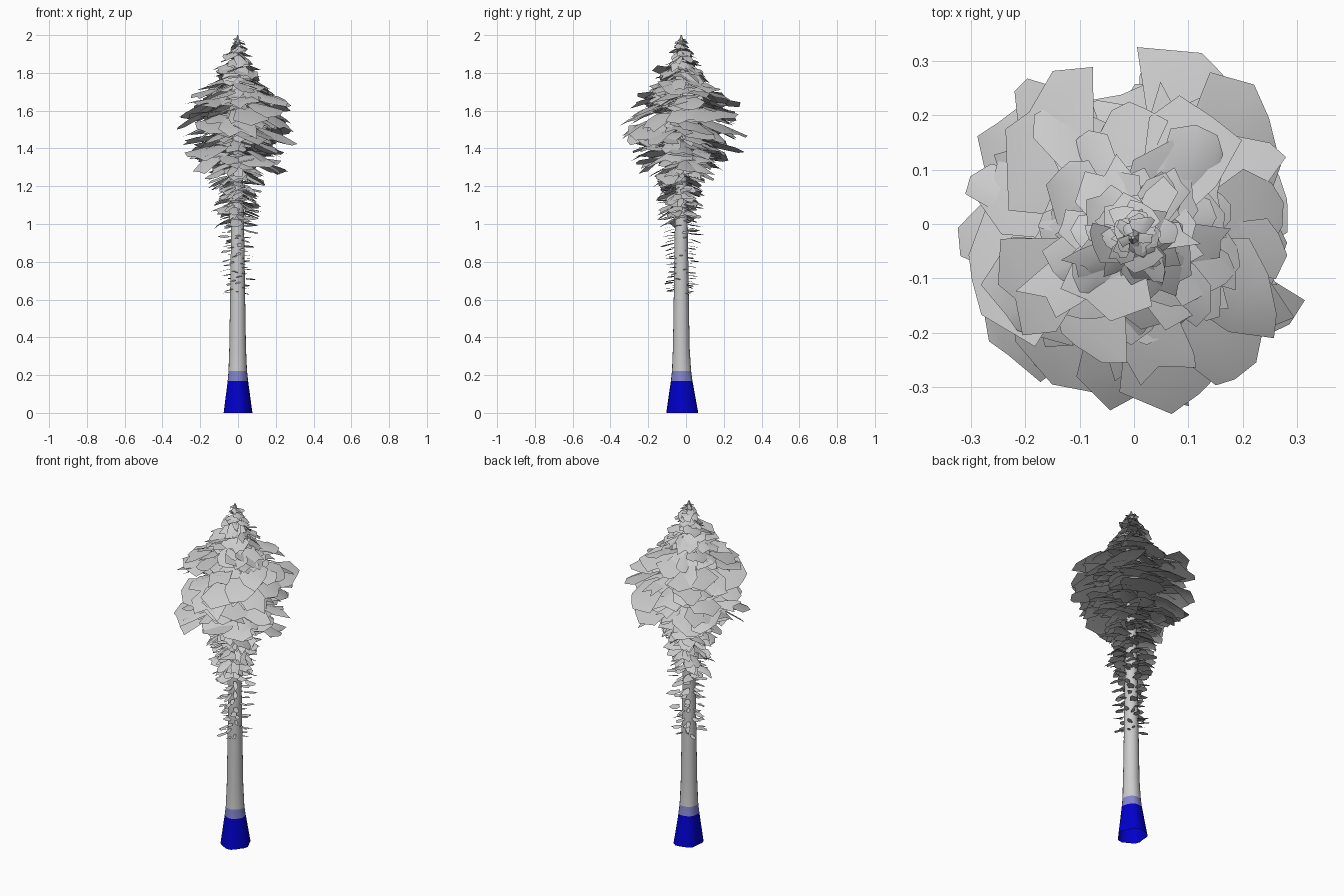
import bpy, bmesh, random
from math import sin, cos, pi, radians
from mathutils import Vector

random.seed(5)
if "Cube" in bpy.data.objects:
    bpy.data.objects.remove(bpy.data.objects["Cube"])


def material(name, color):
    m = bpy.data.materials.new(name)
    m.use_nodes = True
    m.diffuse_color = color
    m.node_tree.nodes["Principled BSDF"].inputs["Base Color"].default_value = color
    return m


grey = material("pale grey", (0.6, 0.6, 0.6, 1))
band = material("lavender band", (0.23, 0.23, 0.6, 1))
blue = material("deep blue", (0, 0, 0.6, 1))


def finish(bm, name, mats):
    mesh = bpy.data.meshes.new(name)
    bm.to_mesh(mesh)
    bm.free()
    for m in mats:
        mesh.materials.append(m)
    obj = bpy.data.objects.new(name, mesh)
    bpy.context.collection.objects.link(obj)
    for o in bpy.context.selected_objects:
        o.select_set(False)
    obj.select_set(True)
    bpy.context.view_layer.objects.active = obj
    bpy.ops.object.shade_smooth_by_angle(angle=radians(60))


def lookup(profile, z):
    for (z0, a), (z1, b) in zip(profile, profile[1:]):
        if z <= z1:
            return a + (b - a) * (z - z0) / (z1 - z0)
    return profile[-1][1]


# Trunk: flared, lobed foot tapering to the tip
AXIS = Vector((-0.002, -0.025, 0))
TRUNK = [(0, 0.074), (0.17, 0.054), (0.222, 0.049), (0.35, 0.044), (0.6, 0.04),
         (1.0, 0.034), (1.3, 0.028), (1.7, 0.016), (1.97, 0.003)]
SIDES = 20
bm = bmesh.new()
rings = []
for z, r in TRUNK:
    flare = max(0, 1 - z / 0.3)
    ring = []
    for i in range(SIDES):
        a = 2 * pi * i / SIDES
        rr = r * (1 + flare * (0.07 * cos(5 * a + 0.6) + 0.13 * sin(a) ** 2))
        ring.append(bm.verts.new(AXIS + Vector((rr * cos(a), rr * sin(a) + flare * 0.007, z))))
    rings.append(ring)
for k, (lo, hi) in enumerate(zip(rings, rings[1:])):
    for i in range(SIDES):
        j = (i + 1) % SIDES
        f = bm.faces.new((lo[i], lo[j], hi[j], hi[i]))
        f.material_index = 2 if k == 0 else 1 if k == 1 else 0
finish(bm, "trunk", [grey, band, blue])


# Foliage spray: a bent, ragged card, rolled and yawed off its branch
def spray(bm, z, angle, inner, outer, width, droop, roll):
    out = Vector((cos(angle), sin(angle), 0))
    yaw = angle + pi / 2 + random.uniform(-0.4, 0.4)
    side = Vector((cos(yaw), sin(yaw), 0))
    length = outer - inner
    twist = random.uniform(-roll, roll)
    ridge = random.uniform(0.0, 0.3)
    rows = []
    for t, w in ((0, 0.6), (0.55, 1.0), (1, 0.6)):
        row = []
        for s in (-1, 0, 1):
            u = t + random.uniform(-0.13, 0.13) - (0.09 if t == 1 else 0)
            across = s * w * width * random.uniform(0.3, 0.65)
            p = AXIS + out * (inner + length * u) + side * across
            p.z = z - length * droop * u * (0.5 + 0.5 * u) - abs(across) * ridge + across * twist
            row.append(bm.verts.new(p))
        rows.append(row)
    for lo, hi in zip(rows, rows[1:]):
        for i in range(2):
            bm.faces.new((lo[i], hi[i], hi[i + 1], lo[i + 1]))


def foliage(name, count, low, high, reach, start, wide, droop, roll):
    bm = bmesh.new()
    for i in range(count):
        z = low + (high - low) * (i + random.random()) / count
        angle = i * 2.4 + random.uniform(-0.7, 0.7)
        r = lookup(reach, z) * random.uniform(0.65, 1.03) * (1 - 0.06 * cos(4 * angle))
        spray(bm, z, angle, r * start * random.uniform(0.7, 1.2), r,
              r * wide * random.uniform(0.6, 1.25), droop * random.uniform(0.2, 1.6), roll)
    finish(bm, name, [grey])


CROWN = [(1.27, 0.2), (1.33, 0.28), (1.45, 0.31), (1.6, 0.34), (1.68, 0.3), (1.76, 0.21),
         (1.83, 0.14), (1.9, 0.09), (1.96, 0.055), (2.0, 0.02)]
INNER = [(z, r * 0.6) for z, r in CROWN]
LOWER = [(0.62, 0.095), (0.9, 0.12), (1.0, 0.125), (1.15, 0.145), (1.28, 0.18)]

foliage("crown_outer", 125, 1.33, 1.75, CROWN, 0.42, 0.66, 0.36, 0.3)
foliage("crown_inner", 110, 1.28, 1.78, INNER, 0.12, 0.8, 0.36, 0.35)
foliage("crown_top", 110, 1.73, 1.985, CROWN, 0.12, 0.85, 0.6, 0.4)
foliage("under_crown", 100, 1.02, 1.31, LOWER, 0.25, 0.5, 0.35, 0.45)
foliage("lower_twigs", 65, 0.63, 1.02, LOWER, 0.42, 0.36, 0.2, 0.3)

# Leader: small upright tuft closing the top
bpy.ops.mesh.primitive_cone_add(vertices=6, radius1=0.02, radius2=0.003, depth=0.05,
                                location=AXIS + Vector((0, 0, 1.975)))
leader = bpy.context.object
leader.name = "leader_tip"
leader.data.materials.append(grey)
